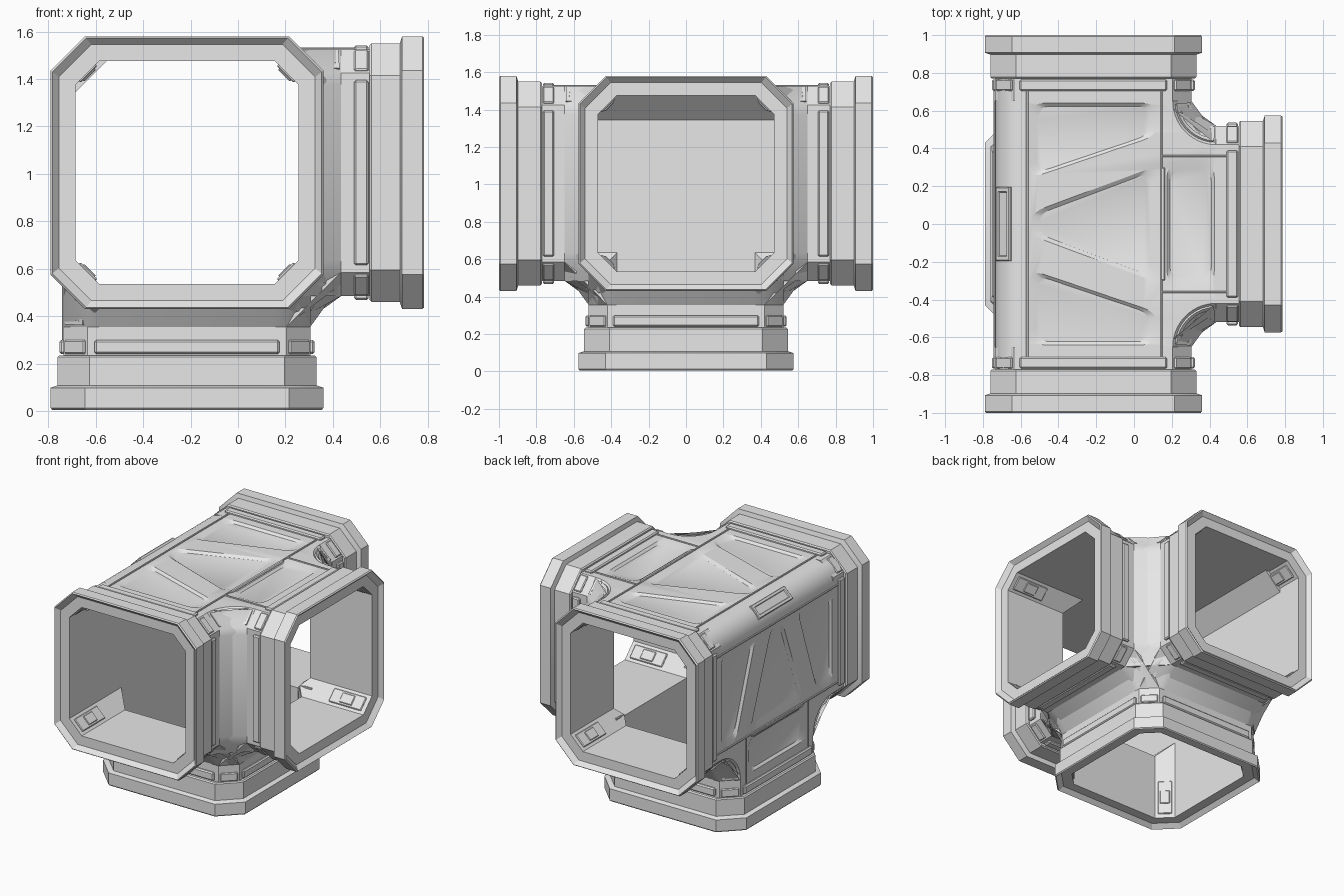
import bpy, bmesh, math
from mathutils import Matrix, Vector
from mathutils.geometry import tessellate_polygon

if "Cube" in bpy.data.objects:
    bpy.data.objects.remove(bpy.data.objects["Cube"])

CENTRE = Matrix.Translation((-0.215, 0, 1.005))
I4 = Matrix.Identity(4)
grey = bpy.data.materials.new("light_grey")
grey.diffuse_color = (0.8, 0.8, 0.8, 1)
grey.use_nodes = True
grey.node_tree.nodes["Principled BSDF"].inputs["Base Color"].default_value = grey.diffuse_color


def axes(a, b, t):
    """Matrix whose columns are the given directions."""
    return Matrix((a, b, t)).transposed().to_4x4()


def make(name, bm, m=I4):
    bmesh.ops.transform(bm, matrix=CENTRE @ m, verts=bm.verts)
    bmesh.ops.recalc_face_normals(bm, faces=bm.faces)
    me = bpy.data.meshes.new(name)
    bm.to_mesh(me)
    bm.free()
    me.materials.append(grey)
    ob = bpy.data.objects.new(name, me)
    bpy.context.collection.objects.link(ob)
    me.shade_smooth()
    me.set_sharp_from_angle(angle=math.radians(25))
    return ob


def loft(sections, start=True, end=True, loop=False):
    """Solid through equal-sized point loops, capped or closed on itself."""
    bm = bmesh.new()
    rings = [[bm.verts.new(p) for p in s] for s in sections]
    n = len(rings[0])
    pairs = list(zip(rings, rings[1:]))
    if loop:
        pairs.append((rings[-1], rings[0]))
    for r, q in pairs:
        for i in range(n):
            j = (i + 1) % n
            bm.faces.new((r[i], r[j], q[j], q[i]))
    if start and not loop:
        bm.faces.new(rings[0][::-1])
    if end and not loop:
        bm.faces.new(rings[-1])
    return bm


def octagon(d, h, c):
    k = h - c
    return [(h, -k, d), (h, k, d), (k, h, d), (-k, h, d),
            (-h, k, d), (-h, -k, d), (-k, -h, d), (k, -h, d)]


def box(name, lo, hi, m=I4, bevel=0.005):
    bm = bmesh.new()
    bmesh.ops.create_cube(bm, size=1)
    for v in bm.verts:
        v.co = [(a + b) / 2 + c * (b - a) for a, b, c in zip(lo, hi, v.co)]
    bmesh.ops.bevel(bm, geom=bm.edges[:], offset=bevel, segments=1, affect='EDGES')
    return make(name, bm, m)


ARMS = {
    "front": Matrix.Rotation(math.pi / 2, 4, 'X'),
    "back": Matrix.Rotation(-math.pi / 2, 4, 'X'),
    "right": Matrix.Rotation(math.pi / 2, 4, 'Y'),
    "bottom": Matrix.Rotation(math.pi, 4, 'X'),
}
X, L = Vector((1, 0, 0)), Vector((-1, 0, 0))
F, B = Vector((0, -1, 0)), Vector((0, 1, 0))
U, D = Vector((0, 0, 1)), Vector((0, 0, -1))
# swaps the closed top with the closed left wall
TOP_TO_LEFT = axes((0, 0, -1), (0, 1, 0), (-1, 0, 0))
WALLS = (("top", I4), ("left", TOP_TO_LEFT))

# Arms with stepped end flanges, recessed rims and hollow insides
for key, m in ARMS.items():
    prof = [(0.65, 0.52, 0.1), (0.77, 0.52, 0.1), (0.77, 0.537, 0.127), (0.778, 0.545, 0.135),
            (0.897, 0.545, 0.135), (0.907, 0.575, 0.145), (0.992, 0.575, 0.145),
            (1.0, 0.568, 0.143), (0.97, 0.54, 0.137), (0.97, 0.47, 0.1), (0.65, 0.47, 0.1)]
    make(key + "_arm", loft([octagon(*p) for p in prof], loop=True), m)

# Concave fillets between neighbouring arms
ARC = [math.radians(270 - 90 * i / 14) for i in range(15)]
PAIRS = [(X, F, U), (X, B, U), (D, F, L), (D, B, L), (X, D, F)]


def fillet_section(t, inner_min):
    r = 0.13 + max(0, abs(t) - 0.42)
    k = max(inner_min, 0.47 - max(0, abs(t) - 0.37))
    arc = [(0.65 + r * math.cos(a), 0.65 + r * math.sin(a), t) for a in ARC]
    return [(k, k, t), (0.65, k, t)] + [(p[1], p[0], t) for p in arc] + [(k, 0.65, t)]


for a, b, t in PAIRS:
    walled = t != F          # the positive end meets a closed wall
    secs = [fillet_section(s, 0.415) for s in (-0.52, -0.47, -0.42, -0.37)]
    secs += [fillet_section(s, 0.37 if walled else 0.415) for s in (0.37, 0.42, 0.47, 0.52)]
    make("concave_fillet", loft(secs, end=not walled), axes(a, b, t))


# Closed walls with shallow tapered pockets
def rounded(points):
    out = []
    for i, p in enumerate(points):
        p = Vector(p)
        d1, d2 = Vector(points[i - 1]) - p, Vector(points[(i + 1) % len(points)]) - p
        d1 = d1.normalized() * min(0.08, d1.length * 0.42)
        d2 = d2.normalized() * min(0.08, d2.length * 0.42)
        for k in range(6):
            f = k / 5
            out.append(p + d1 * (1 - f) ** 2 + d2 * f ** 2)
    return out


def wall(name, m):
    quarter = [(0.65 + 0.23 * math.cos(a), 0.65 + 0.23 * math.sin(a))
               for a in [math.radians(180 + 90 * i / 14) for i in range(15)]]
    outline = [(-0.37, 0.65)] + quarter + [(x, -y) for x, y in quarter[::-1]] + [(-0.37, -0.65)]
    side = [(-0.34, 0.24), (0.34, 0.47), (0.34, 0.64), (-0.34, 0.64)]
    holes = [rounded(p) for p in (
        side, [(x, -y) for x, y in side],
        [(-0.33, -0.06), (0.34, -0.31), (0.34, 0.31), (-0.33, 0.06)],
        [(0.39, -0.33), (0.64, -0.33), (0.64, 0.33), (0.39, 0.33)])]
    loops = [[Vector((p[0], p[1], 0.52)) for p in s] for s in [outline] + holes]
    bm = bmesh.new()
    rings = [[bm.verts.new(p) for p in s] for s in loops]
    flat = [v for r in rings for v in r]
    for tri in tessellate_polygon(loops):
        bm.faces.new([flat[i] for i in tri])
    for i, (ring, pts) in enumerate(zip(rings, loops)):
        c = sum(pts, Vector()) / len(pts)
        low = []
        for p in pts:
            q = c + (p - c) * (0.88 if i else 1)
            low.append(bm.verts.new((q.x, q.y, 0.504 if i else 0.47)))
        for k in range(len(ring)):
            j = (k + 1) % len(ring)
            bm.faces.new((ring[k], ring[j], low[j], low[k]))
        bm.faces.new(low)
    make(name, bm, m)


for key, m in WALLS:
    wall(key + "_wall", m)

# Rounded corner joining the two closed walls
arc = [(-0.37 + 0.15 * math.cos(a), 0.37 + 0.15 * math.sin(a))
       for a in [math.radians(90 + 90 * i / 8) for i in range(9)]]
section = arc + [(-0.47, 0.37), (-0.47, 0.34), (-0.34, 0.47), (-0.37, 0.47)]
make("rounded_corner", loft([[(x, y, z) for x, z in section] for y in (-0.77, 0.77)]))

# Raised seams on the closed walls
for key, m in WALLS:
    box(key + "_outer_seam", (-0.356, -0.71, 0.50), (-0.344, 0.71, 0.528), m, 0.003)
    box(key + "_inner_seam", (0.354, -0.71, 0.50), (0.366, 0.71, 0.528), m, 0.003)
    box(key + "_seam_rib", (0.355, -0.3, 0.50), (0.38, 0.3, 0.53), m, 0.006)
    for s in (1, -1):
        box(key + "_side_seam", (0.36, 0.36 * s - 0.005, 0.50),
            (0.71, 0.36 * s + 0.005, 0.527), m, 0.003)

# Collar bars and inner corner clamps on every arm
for key, m in ARMS.items():
    for i in range(4):
        turn = m @ Matrix.Rotation(i * math.pi / 2, 4, 'Z')
        box(key + "_collar_bar", (0.50, -0.39, 0.705), (0.537, 0.39, 0.765), turn, 0.008)
        diag = turn @ Matrix.Rotation(math.pi / 4, 4, 'Z')
        box(key + "_collar_corner", (0.64, -0.06, 0.705), (0.675, 0.06, 0.765), diag, 0.006)
        box(key + "_clamp", (0.585, -0.05, 0.68), (0.61, 0.05, 0.94), diag, 0.005)
        box(key + "_clamp_pad", (0.578, -0.035, 0.76), (0.60, 0.035, 0.86), diag, 0.004)


# Curved framed plates on the fillet chamfers
def plate_section(a, floor):
    prof = [(0.12, -0.02), (0.12, 0.012), (0.27, 0.012), (0.27, floor),
            (0.73, floor), (0.73, 0.012), (0.88, 0.012), (0.88, -0.02)]
    out = []
    for s, n in prof:
        r, t = 0.13 + 0.1 * s - 0.7 * n, 0.42 + 0.1 * s + 0.7 * n
        out.append((0.65 + r * math.cos(a), 0.65 + r * math.sin(a), t))
    return out


for a, b, t in PAIRS[:4]:
    g = [math.radians(183 + 84 * i / 14) for i in range(15)]
    secs = [plate_section(x, 0.0119) for x in g[:2]]
    secs += [plate_section(x, 0.003) for x in [g[1] + 0.005] + g[2:-2] + [g[-2] - 0.005]]
    secs += [plate_section(x, 0.0119) for x in g[-2:]]
    make("curved_plate", loft(secs), axes(a, b, t))

# Three-pointed plates where three arms meet
for v in (F, B):
    n = (X + v + D).normalized()
    e1 = (X - n * X.dot(n)).normalized()
    e2 = n.cross(e1)
    loop = []
    for k in range(3):
        g = k * 2 * math.pi / 3
        for w in (-0.045, 0.045):
            loop.append(e1 * (0.135 * math.cos(g) - w * math.sin(g))
                        + e2 * (0.135 * math.sin(g) + w * math.cos(g)))
        h = g + math.pi / 3
        loop.append((e1 * math.cos(h) + e2 * math.sin(h)) * 0.055)
    secs = [[p * s + n * d for p in loop]
            for d, s in ((0.84, 1), (0.90, 1), (0.905, 0.95), (0.905, 0.78), (0.895, 0.74))]
    make("corner_plate", loft(secs))

# Framed hatch on the rounded closed corner
hatch = axes((0.7071, 0, 0.7071), (0, 1, 0), (-0.7071, 0, 0.7071))


def rect(w, l, d):
    return [(-w, -l, d), (w, -l, d), (w, l, d), (-w, l, d)]


make("corner_hatch", loft([rect(0.052, 0.195, 0.65), rect(0.052, 0.195, 0.678),
                           rect(0.048, 0.19, 0.682), rect(0.032, 0.172, 0.682),
                           rect(0.028, 0.168, 0.675)]), hatch)
